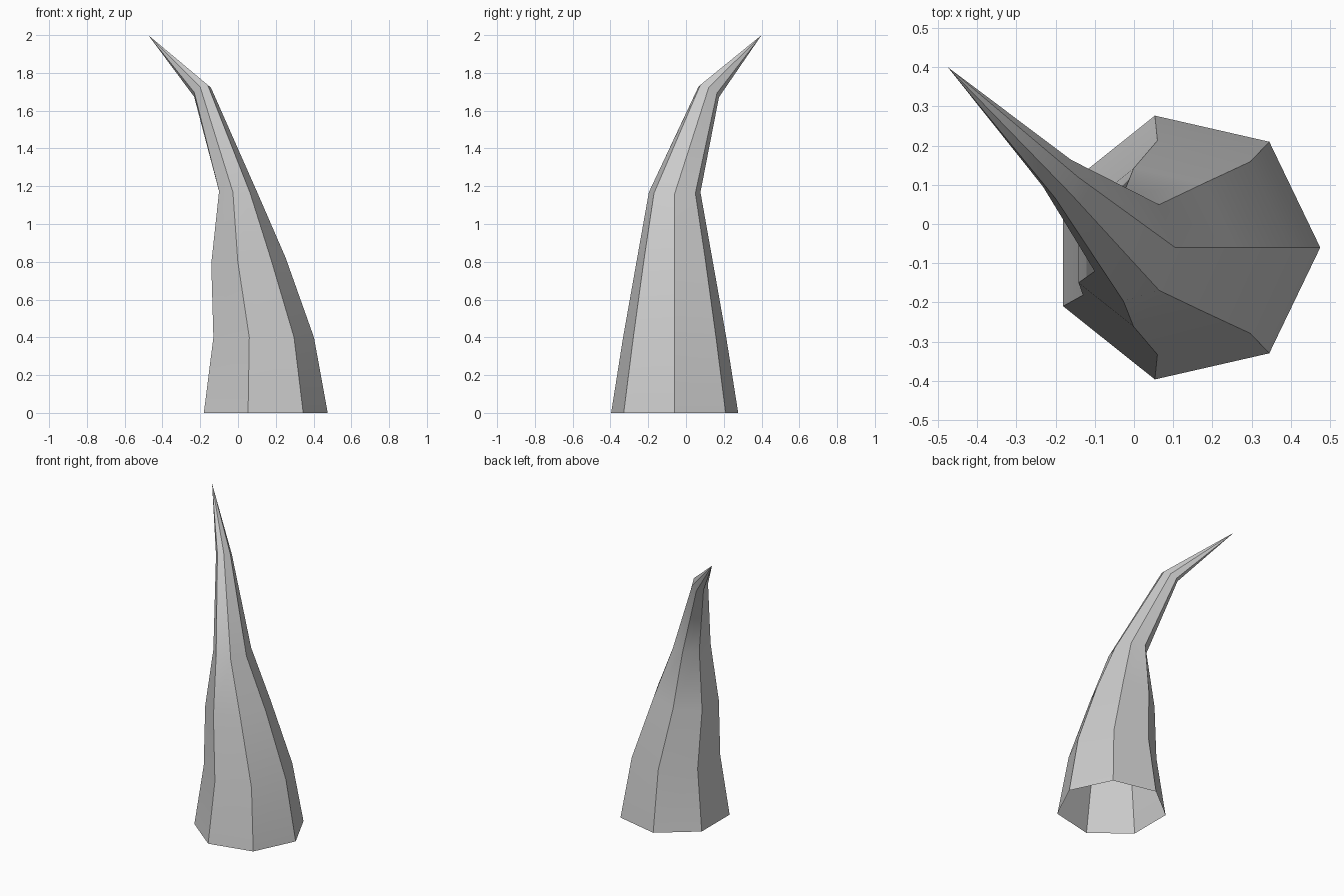
import bpy, bmesh
from math import sin, cos, tau, radians

if "Cube" in bpy.data.objects:
    bpy.data.objects.remove(bpy.data.objects["Cube"])

SIDES = 7

# Cross-sections: centre x, y, z, radius x, radius y, tilt along x, tilt along y
rings = [
    (0.13, -0.06, 0.00, 0.345, 0.345, 0.0, 0.0),
    (0.122, -0.06, 0.40, 0.28, 0.28, 0.0, 0.0),
    (0.045, -0.06, 0.805, 0.207, 0.207, 0.08, 0.0),
    (-0.003, -0.06, 1.167, 0.108, 0.14, -0.06, 0.0),
    (-0.19, 0.12, 1.703, 0.047, 0.056, 0.4, -0.5),
]
tip_point = (-0.475, 0.40, 2.0)

bm = bmesh.new()


def add_ring(cx, cy, cz, rx, ry, tx, ty):
    verts = []
    for i in range(SIDES):
        dx = rx * cos(tau * i / SIDES)
        dy = ry * sin(tau * i / SIDES)
        verts.append(bm.verts.new((cx + dx, cy + dy, cz + tx * dx + ty * dy)))
    return verts


# Curved horn wall, open underneath
loops = [add_ring(*r) for r in rings]
for low, high in zip(loops, loops[1:]):
    for i in range(SIDES):
        j = (i + 1) % SIDES
        bm.faces.new((low[i], low[j], high[j], high[i]))

# Pointed end
tip = bm.verts.new(tip_point)
for i in range(SIDES):
    bm.faces.new((loops[-1][i], loops[-1][(i + 1) % SIDES], tip))

mesh = bpy.data.meshes.new("horn")
bm.to_mesh(mesh)
bm.free()
horn = bpy.data.objects.new("horn", mesh)
bpy.context.collection.objects.link(horn)

# Soft bends along the length, crisp facets around it
bpy.context.view_layer.objects.active = horn
horn.select_set(True)
bpy.ops.object.shade_smooth_by_angle(angle=radians(30))
